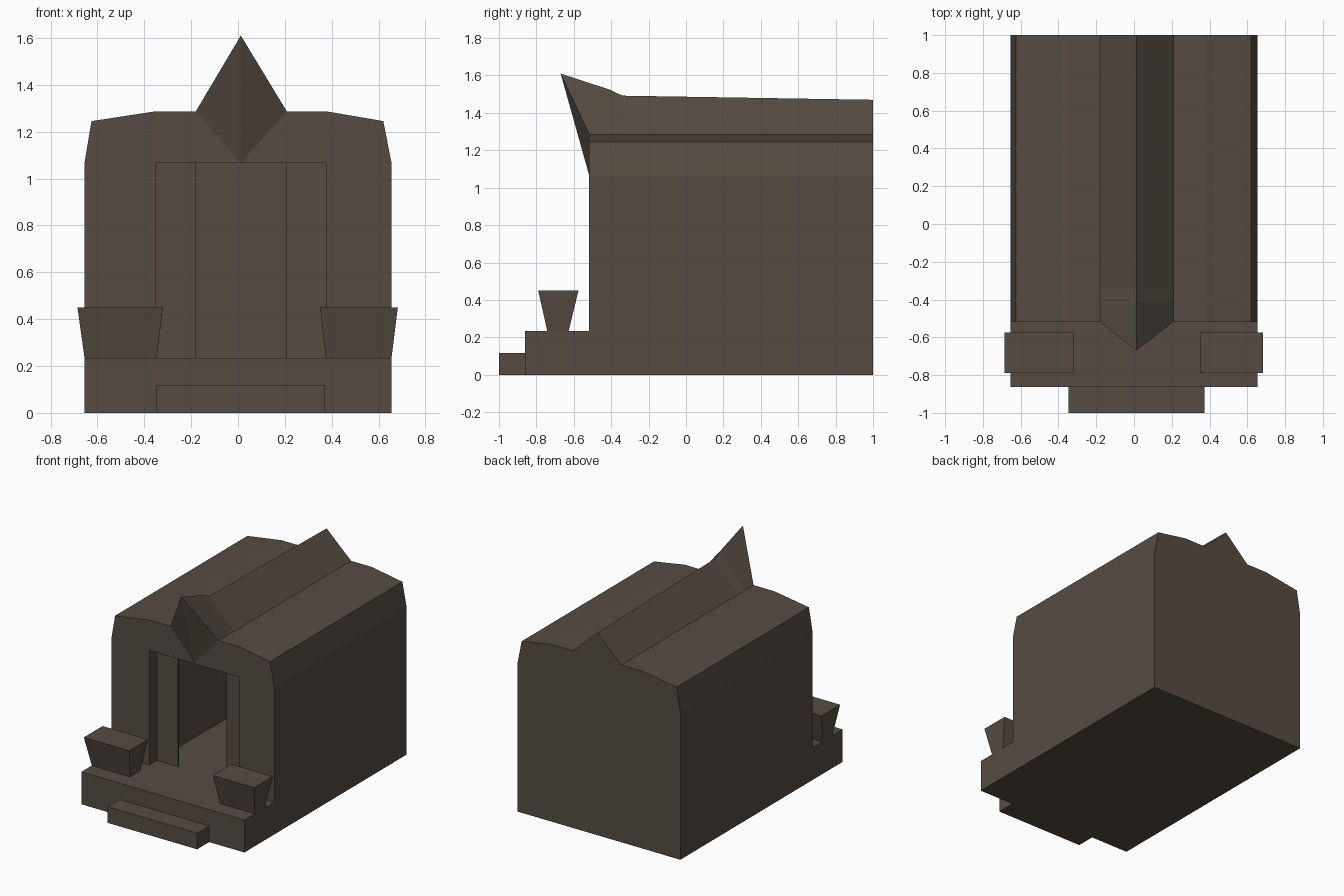
import bpy, bmesh

if "Cube" in bpy.data.objects:
    bpy.data.objects.remove(bpy.data.objects["Cube"])

stone = bpy.data.materials.new("dark_brown_stone")
stone.diffuse_color = (0.092, 0.073, 0.055, 1)
stone.use_nodes = True
stone.node_tree.nodes["Principled BSDF"].inputs["Base Color"].default_value = stone.diffuse_color


def build(name, faces):
    """Make a flat-shaded object from a list of polygons given as corner points."""
    bm = bmesh.new()
    for f in faces:
        bm.faces.new([bm.verts.new(p) for p in f])
    bmesh.ops.remove_doubles(bm, verts=bm.verts, dist=0.0005)
    bmesh.ops.recalc_face_normals(bm, faces=bm.faces)
    me = bpy.data.meshes.new(name)
    bm.to_mesh(me)
    bm.free()
    me.materials.append(stone)
    ob = bpy.data.objects.new(name, me)
    bpy.context.collection.objects.link(ob)
    return ob


def rect(x0, x1, y0, y1, z):
    return [(x0, y0, z), (x1, y0, z), (x1, y1, z), (x0, y1, z)]


def bridge(a, b):
    n = len(a)
    return [[a[i], a[(i + 1) % n], b[(i + 1) % n], b[i]] for i in range(n)]


def frustum(name, bottom, top):
    build(name, [bottom, top] + bridge(bottom, top))


FRONT, BACK = -0.518, 1.0
DL, DR, SILL, HEAD = -0.35, 0.375, 0.235, 1.067    # doorway
VL, VR, MID, EAVE = -0.18, 0.208, 0.012, 1.287     # roof ridge
left = [(-0.655, 0), (-0.655, 1.067), (-0.625, 1.245), (DL, EAVE), (VL, EAVE)]
right = [(VR, EAVE), (DR, EAVE), (0.62, 1.245), (0.655, 1.067), (0.655, 0)]


def ring(y, ridge_y, ridge_z):
    pts = [(x, y, z) for x, z in left] + [(MID, ridge_y, ridge_z)]
    return pts + [(x, y, z) for x, z in right]


# Hall: roof profile lofted from the back to the rising front peak
rings = [ring(BACK, BACK, 1.47), ring(-0.34, -0.34, 1.492),
         ring(-0.41, -0.41, 1.525), ring(FRONT, -0.67, 1.61)]
faces = [rings[0]]
for a, b in zip(rings, rings[1:]):
    faces += bridge(a, b)


def front(pts):
    return [(x, FRONT, z) for x, z in pts]


# Front wall either side of the doorway, and the sill
faces.append(front(left + [(VL, HEAD), (DL, HEAD), (DL, SILL), (DL, 0)]))
faces.append(front(right + [(DR, 0), (DR, SILL), (DR, HEAD), (VR, HEAD)]))
faces.append(front([(DL, 0), (DR, 0), (DR, SILL), (DL, SILL)]))
# Leaning prow under the peak
peak = (MID, -0.67, 1.61)
for x in (VL, VR):
    top, low, mid = front([(x, EAVE), (x, HEAD), (MID, HEAD)])
    faces += [[top, peak, mid], [top, mid, low]]
# Inner passage behind the doorway
mouth = front([(DL, SILL), (DR, SILL), (DR, HEAD), (VR, HEAD), (MID, HEAD), (VL, HEAD), (DL, HEAD)])
end = [(x, 0.8, z) for x, y, z in mouth]
faces += bridge(mouth, end) + [end]
# Close the sill edge at the ground
faces.append([(-0.655, FRONT, 0), (DL, FRONT, 0), (DR, FRONT, 0), (0.655, FRONT, 0),
              (0.655, -0.34, 0), (-0.655, -0.34, 0)])
# the lofted floor strip of the last two sections is replaced by the face above
faces = [f for f in faces if not (len(f) == 4 and all(p[2] == 0 for p in f)
                                  and max(p[1] for p in f) < 0)]
build("hall", faces)

# Porch platform and step
frustum("porch_platform", rect(-0.655, 0.655, -0.862, FRONT, 0), rect(-0.655, 0.655, -0.862, FRONT, SILL))
frustum("front_step", rect(-0.347, 0.372, -1, -0.862, 0), rect(-0.347, 0.372, -1, -0.862, 0.117))

# Narrow panels set back in the doorway
for name, x0, x1 in (("left_door_panel", DL, VL), ("right_door_panel", VR, DR)):
    frustum(name, rect(x0, x1, -0.43, -0.42, SILL), rect(x0, x1, -0.43, -0.42, HEAD))

# Flared planters on the porch
for name, b0, b1, t0, t1 in (("left_planter", -0.655, -0.347, -0.685, -0.32),
                             ("right_planter", 0.375, 0.655, 0.35, 0.682)):
    frustum(name, rect(b0, b1, -0.742, -0.627, SILL), rect(t0, t1, -0.79, -0.575, 0.45))
